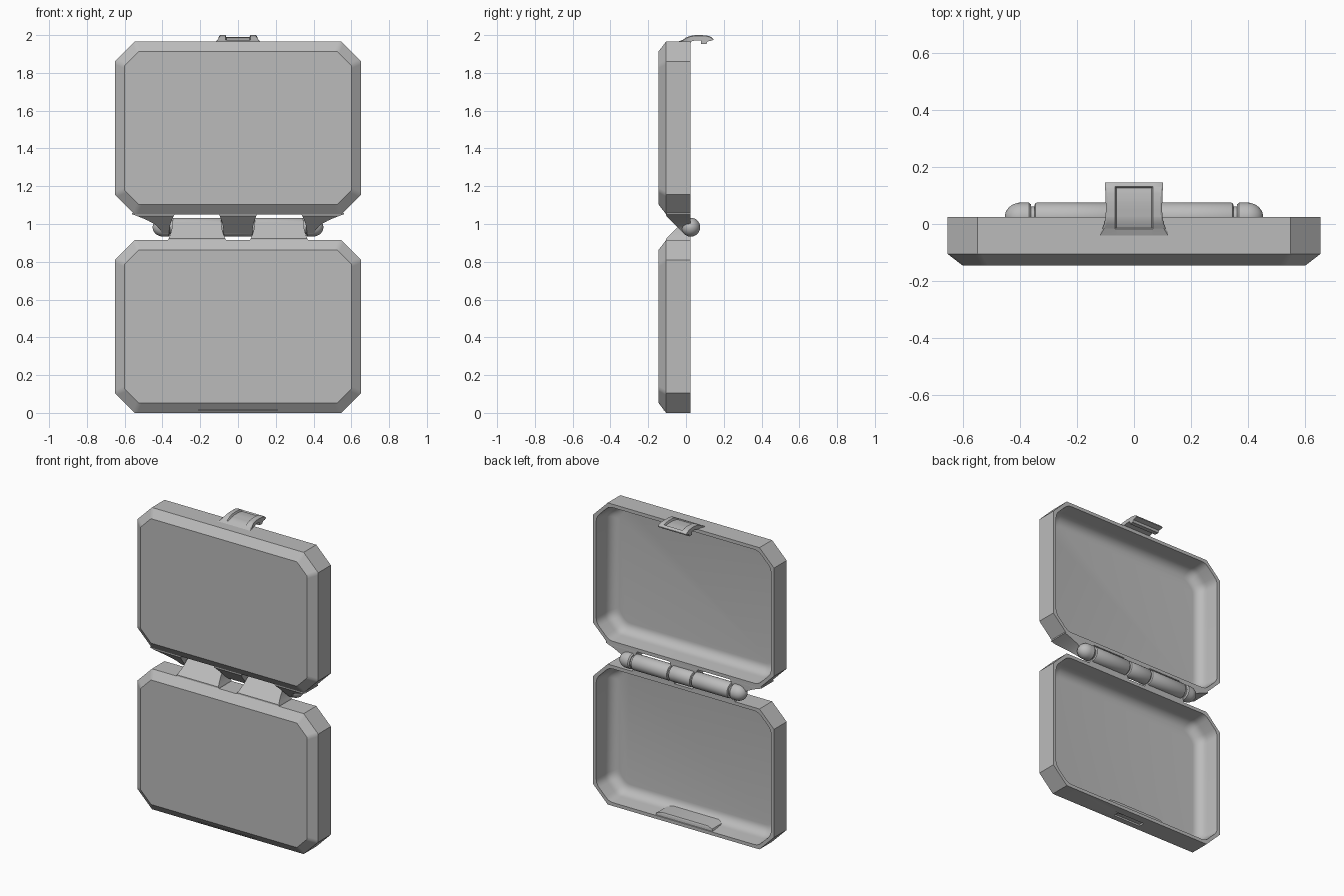
import bpy
import bmesh
import math
from mathutils import Vector

default_cube = bpy.data.objects.get("Cube")
if default_cube:
    bpy.data.objects.remove(default_cube, do_unlink=True)

# One plain grey plastic for the whole case
grey = bpy.data.materials.new("grey_plastic")
grey.use_nodes = True
grey.diffuse_color = (0.5, 0.5, 0.5, 1)
for node in grey.node_tree.nodes:
    if node.type == "BSDF_PRINCIPLED":
        node.inputs["Base Color"].default_value = grey.diffuse_color

RIM_Y = 0.025           # plane where the two halves meet
HINGE_Z = 0.983
HALF_W, HALF_H, CUT = 0.652, 0.4575, 0.105
PIN_R = 0.05
WEB = 0.103             # reach of a hinge arm from the tray edge


def loft(name, rings):
    """Skin a list of equal-sized rings and cap both ends."""
    bm = bmesh.new()
    loops = [[bm.verts.new(p) for p in ring] for ring in rings]
    count = len(loops[0])
    for a, b in zip(loops, loops[1:]):
        for i in range(count):
            j = (i + 1) % count
            bm.faces.new((a[i], a[j], b[j], b[i]))
    bm.faces.new(loops[0])
    bm.faces.new(loops[-1])
    bmesh.ops.recalc_face_normals(bm, faces=bm.faces)
    mesh = bpy.data.meshes.new(name)
    bm.to_mesh(mesh)
    bm.free()
    mesh.materials.append(grey)
    obj = bpy.data.objects.new(name, mesh)
    bpy.context.collection.objects.link(obj)
    bpy.ops.object.select_all(action="DESELECT")
    obj.select_set(True)
    bpy.context.view_layer.objects.active = obj
    bpy.ops.object.shade_smooth_by_angle(angle=math.radians(30))
    return obj


def octagon(inset, y, zc, rounded):
    """Cut-corner rectangle; every corner carries five points."""
    w, h, c = HALF_W - inset, HALF_H - inset, CUT - inset * 0.586
    corners = []
    for sx, sz in ((1, 1), (-1, 1), (-1, -1), (1, -1)):
        pair = [Vector((sx * w, y, zc + sz * (h - c))),
                Vector((sx * (w - c), y, zc + sz * h))]
        corners += pair if sx == sz else pair[::-1]
    ring = []
    for i, v in enumerate(corners):
        before = v + (corners[i - 1] - v).normalized() * 0.03
        after = v + (corners[(i + 1) % 8] - v).normalized() * 0.03
        for k in range(5):
            t = k / 4
            if rounded:
                ring.append(before * (1 - t) ** 2 + v * 2 * t * (1 - t) + after * t * t)
            elif t <= 0.5:
                ring.append(before.lerp(v, t * 2))
            else:
                ring.append(v.lerp(after, t * 2 - 1))
    return ring


def tray(name, zc):
    """Shallow open box with a chamfered outside and a coved inside."""
    rings = [octagon(d, y, zc, False)
             for d, y in ((0.052, -0.145), (0, -0.105), (0, RIM_Y))]
    rings.append(octagon(0.022, RIM_Y, zc, True))
    for k in range(8):
        a = math.pi / 2 * k / 7
        rings.append(octagon(0.09 - 0.06 * math.cos(a), -0.055 - 0.067 * math.sin(a), zc, True))
    return loft(name, rings)


def box_ring(x0, x1, y0, y1, z):
    return [(x0, y0, z), (x1, y0, z), (x1, y1, z), (x0, y1, z)]


def lathe(name, profile, side=1):
    """Turn (x, radius) pairs around the hinge axis."""
    rings = []
    for x, r in profile:
        rings.append([(side * x, RIM_Y + r * math.cos(a), HINGE_Z + r * math.sin(a))
                      for a in (math.tau * i / 32 for i in range(32))])
    return loft(name, rings)


def barrel(name, x0, x1):
    e = 0.008
    return lathe(name, ((x0, PIN_R - e), (x0 + e / 3, PIN_R - e / 3), (x0 + e, PIN_R),
                        (x1 - e, PIN_R), (x1 - e / 3, PIN_R - e / 3), (x1, PIN_R - e)))


def arm(name, x0, x1, flare0, flare1, up):
    """Sloped arm from a tray edge to its barrel, flaring at the tray."""
    edge = HINGE_Z - up * 0.068
    rings = []
    for k in range(13):
        h = WEB * k / 12
        f = (1 - k / 12) ** 2
        rings.append(box_ring(x0 - flare0 * f, x1 + flare1 * f,
                              max(-0.105, h - 0.113), RIM_Y, edge + up * h))
    # root buried in the tray wall
    rings.insert(0, box_ring(x0 - flare0, x1 + flare1, -0.1, RIM_Y - 0.001, edge - up * 0.008))
    return loft(name, rings)


# Two halves of the case, standing open
base = tray("base_tray", HALF_H)
tray("lid_tray", 2 * HINGE_Z - HALF_H)

# Swelling inside the base wall behind the catch slot
loft("catch_backing", [
    box_ring(-w, w, -0.118, RIM_Y - t, z)
    for w, t, z in ((0.21, 0.006, 0.012), (0.2, 0.008, 0.036), (0.165, 0.014, 0.046))])

# Catch slot in the underside of the base
slot = loft("slot_cutter", [box_ring(-0.1, 0.1, -0.068, -0.028, z) for z in (-0.02, 0.011)])
slot.hide_render = True
cut = base.modifiers.new("catch_slot", "BOOLEAN")
cut.object = slot
cut.operation = "DIFFERENCE"
bpy.context.view_layer.objects.active = base
bpy.ops.object.modifier_apply(modifier=cut.name)
bpy.data.objects.remove(slot, do_unlink=True)

# Hinge: pin, lid centre knuckle, base knuckles, domed lid end knuckles
lathe("hinge_pin", ((-0.39, 0.036), (0.39, 0.036)))
barrel("lid_centre_barrel", -0.078, 0.078)
arm("lid_centre_arm", -0.076, 0.076, 0.025, 0.025, -1)
for side, label in ((1, "left"), (-1, "right")):
    x0, x1 = sorted((side * 0.087, side * 0.348))
    barrel(f"base_barrel_{label}", x0, x1)
    arm(f"base_arm_{label}", x0 + 0.002, x1 - 0.002, 0.025, 0.025, 1)
    dome = [(0.36, PIN_R - 0.007), (0.368, PIN_R)]
    for k in range(9):
        a = math.pi / 2 * k / 9
        dome.append((0.395 + 0.057 * math.sin(a), PIN_R * math.cos(a)))
    dome.append((0.452, 0.002))
    lathe(f"lid_end_barrel_{label}", dome, side)
    inner, outer = 0.03, 0.155
    if side > 0:
        arm("lid_end_arm_left", 0.365, 0.405, inner, outer, -1)
    else:
        arm("lid_end_arm_right", -0.405, -0.365, outer, inner, -1)

# Latch: hooked tongue with a thumb recess (y, half width, bottom, top, recess)
latch_rows = (
    (-0.04, 0.125, 1.955, 1.966, 0), (-0.018, 0.112, 1.955, 1.975, 0),
    (-0.014, 0.11, 1.955, 1.977, 0.006), (0, 0.104, 1.955, 1.987, 0.01),
    (0.024, 0.1, 1.955, 1.996, 0.012), (0.026, 0.1, 1.966, 1.996, 0.012),
    (0.05, 0.098, 1.972, 2, 0.012), (0.078, 0.099, 1.972, 2, 0.012),
    (0.08, 0.099, 1.952, 2, 0.012), (0.108, 0.1, 1.952, 1.998, 0.012),
    (0.114, 0.1, 1.966, 1.997, 0.012), (0.126, 0.102, 1.969, 1.993, 0.01),
    (0.131, 0.102, 1.97, 1.991, 0), (0.145, 0.102, 1.974, 1.98, 0))
rings = []
for y, w, low, top, dip in latch_rows:
    half = [(w, low), (w, top - 0.004), (w - 0.006, top), (0.066, top), (0.061, top - dip)]
    rings.append([(x, y, z) for x, z in half] + [(-x, y, z) for x, z in half[::-1]])
loft("latch", rings)
